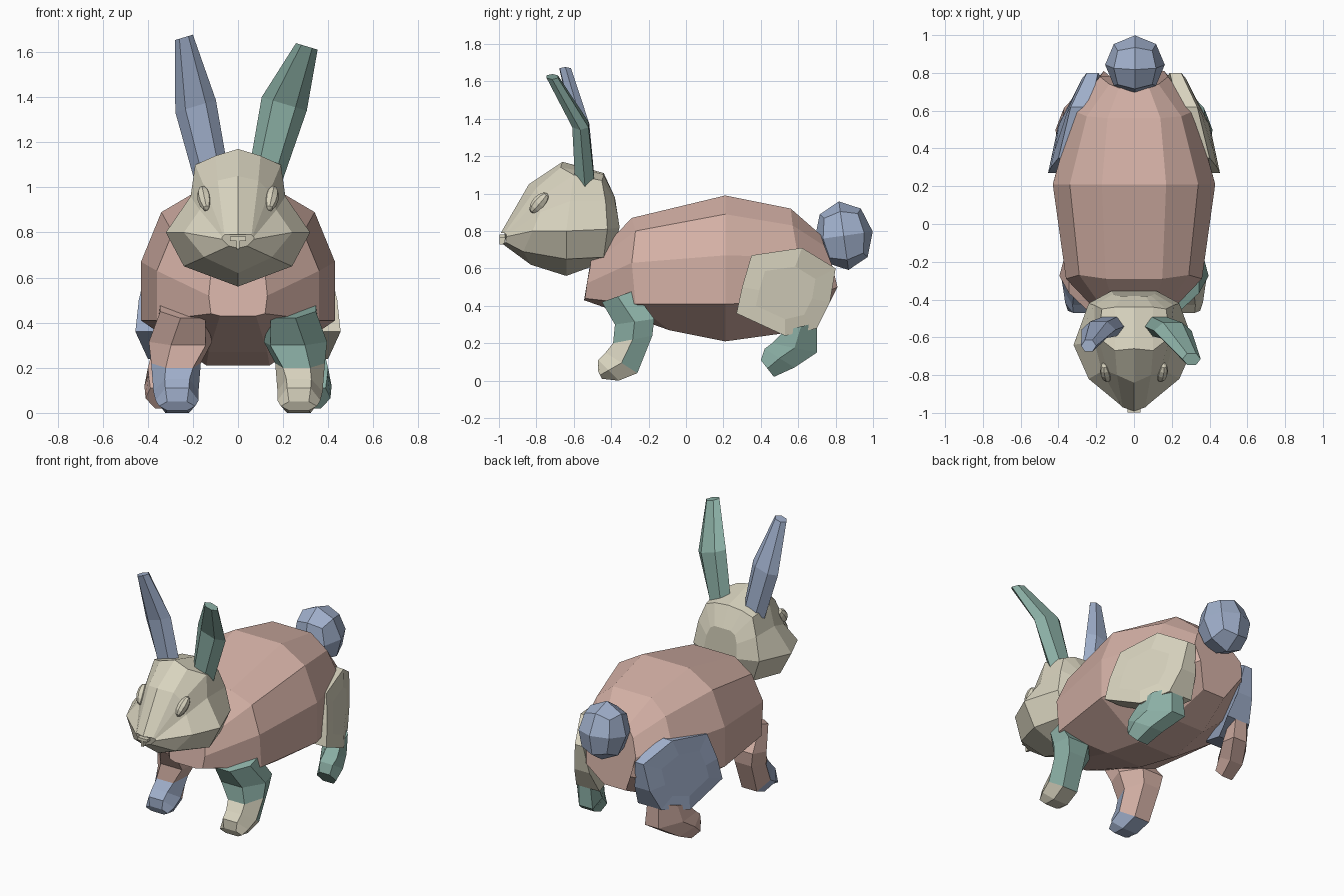
import bpy, bmesh, math
from mathutils import Vector, Matrix

if "Cube" in bpy.data.objects:
    bpy.data.objects.remove(bpy.data.objects["Cube"])


def material(name, srgb):
    m = bpy.data.materials.new(name)
    m.diffuse_color = [c ** 2.2 for c in srgb] + [1]
    m.use_nodes = True
    m.node_tree.nodes["Principled BSDF"].inputs["Base Color"].default_value = m.diffuse_color
    return m


PINK = material("dusty_pink", (0.825, 0.685, 0.642))
CREAM = material("cream", (0.845, 0.825, 0.743))
GREEN = material("sage_green", (0.54, 0.68, 0.64))
BLUE = material("slate_blue", (0.62, 0.68, 0.79))


def finish(bm, name, mats, rule=None):
    bmesh.ops.remove_doubles(bm, verts=bm.verts, dist=0.0005)
    bmesh.ops.recalc_face_normals(bm, faces=bm.faces)
    if rule:
        for f in bm.faces:
            f.material_index = rule(f.calc_center_median())
    me = bpy.data.meshes.new(name)
    bm.to_mesh(me)
    bm.free()
    for m in mats:
        me.materials.append(m)
    ob = bpy.data.objects.new(name, me)
    bpy.context.collection.objects.link(ob)
    return ob


def loft(name, rings, mats, rule=None):
    """Skin a list of equal rings and cap both ends."""
    bm = bmesh.new()
    vs = [[bm.verts.new(p) for p in r] for r in rings]
    n = len(vs[0])
    for a, b in zip(vs, vs[1:]):
        for i in range(n):
            j = (i + 1) % n
            bm.faces.new((a[i], a[j], b[j], b[i]))
    bm.faces.new(vs[0])
    bm.faces.new(vs[-1])
    return finish(bm, name, mats, rule)


def whole(half):
    """Complete a half section by mirroring it over x."""
    return half + [(-x, y, z) for x, y, z in reversed(half) if x > 0]


def limb_ring(side, w, front, back):
    """Six-sided section spanning a front and a back point."""
    f, b = Vector(front), Vector(back)
    pts = []
    for t, s in ((0, -.55), (0, .55), (.5, 1), (1, .55), (1, -.55), (.5, -1)):
        p = f.lerp(b, t)
        pts.append((side * (p.x + s * w), p.y, p.z))
    return pts


# body, sections from chest to rump
body = [
    [(.08, -.51, .64), (.12, -.51, .62), (.13, -.53, .52), (.12, -.54, .44), (.08, -.545, .43)],
    [(.15, -.29, .87), (.29, -.27, .80), (.36, -.29, .63), (.36, -.27, .41), (.13, -.09, .27)],
    [(.17, .21, .99), (.34, .21, .89), (.43, .21, .67), (.43, .21, .41), (.14, .21, .21)],
    [(.14, .56, .92), (.25, .57, .83), (.32, .60, .66), (.32, .62, .42), (.12, .50, .25)],
    [(.08, .72, .78), (.13, .74, .72), (.18, .78, .62), (.16, .81, .50), (.08, .74, .36)],
]
loft("body", [whole(r) for r in body], [PINK])

# head, sections from snout to nape
head = [
    [(0, -.99, .79), (.06, -.97, .79), (.065, -.965, .785), (.07, -.96, .78),
     (.07, -.96, .77), (.04, -.965, .74), (0, -.98, .73)],
    [(0, -.84, 1.05), (.09, -.80, 1.03), (.14, -.78, .98), (.17, -.78, .90),
     (.24, -.82, .80), (.15, -.87, .69), (0, -.83, .62)],
    [(0, -.66, 1.17), (.10, -.67, 1.14), (.19, -.60, 1.10), (.21, -.62, .96),
     (.32, -.64, .80), (.24, -.64, .65), (0, -.64, .56)],
    [(0, -.44, 1.11), (.10, -.44, 1.10), (.17, -.45, 1.07), (.21, -.43, .96),
     (.24, -.42, .81), (.18, -.44, .66), (0, -.42, .64)],
    [(0, -.38, .98), (.06, -.38, .98), (.09, -.38, .96), (.11, -.37, .91),
     (.12, -.355, .82), (.09, -.38, .74), (0, -.38, .72)],
]
loft("head", [whole(r) for r in head], [CREAM])

# nose pad and mouth strip
for name, w, h, z in (("nose", .07, .018, .772), ("mouth", .015, .045, .75)):
    bm = bmesh.new()
    bmesh.ops.create_cube(bm, size=1, matrix=Matrix.Translation((0, -.983, z))
                          @ Matrix.Diagonal((w, .03, h, 1)))
    finish(bm, name, [CREAM])

for side, label in ((1, "right"), (-1, "left")):
    # eye
    bm = bmesh.new()
    bmesh.ops.create_uvsphere(bm, u_segments=8, v_segments=6, radius=1,
                              matrix=Matrix.Translation((side * .148, -.785, .95))
                              @ Matrix.Rotation(side * math.radians(12), 4, 'Y')
                              @ Matrix.Rotation(math.radians(-40), 4, 'X')
                              @ Matrix.Diagonal((.032, .038, .068, 1)))
    finish(bm, label + "_eye", [CREAM])

    # front leg with a two-colour foot
    pairs = [((.20, -.45, .42), (.29, -.28, .48), .10), ((.22, -.38, .30), (.29, -.17, .33), .14),
             ((.26, -.39, .20), (.29, -.18, .24), .11), ((.27, -.43, .15), (.28, -.26, .04), .10),
             ((.27, -.47, .11), (.27, -.36, .00), .095), ((.27, -.47, .05), (.27, -.45, .01), .08)]
    loft(label + "_front_leg", [limb_ring(side, w, f, b) for f, b, w in pairs],
         [GREEN, CREAM] if side > 0 else [PINK, BLUE],
         lambda c: int(c.z < .21 and c.y < -.29))

    # hind foot, toes turned outward
    pairs = [((.34, .53, .27), (.25, .70, .31), .075), ((.35, .46, .20), (.24, .70, .15), .09),
             ((.35, .42, .17), (.31, .58, .07), .085), ((.35, .40, .11), (.33, .47, .02), .07)]
    loft(label + "_hind_foot", [limb_ring(side, w, f, b) for f, b, w in pairs],
         [GREEN if side > 0 else PINK])

    # thigh: flattened outline with an outer and an inner side
    outline = [(.40, .35, .67, .12), (.335, .62, .71, .10), (.25, .80, .60, .06),
               (.275, .77, .42, .11), (.31, .70, .28, .17), (.40, .53, .24, .18),
               (.455, .27, .36, .13), (.44, .30, .50, .13)]
    mid = [(.39 + (x - .39) * .6, .53 + (y - .53) * .6, .46 + (z - .46) * .6)
           for x, y, z, t in outline]
    rings = [[(side * x, y, z) for x, y, z in mid],
             [(side * x, y, z) for x, y, z, t in outline],
             [(side * (x - t), y, z) for x, y, z, t in outline]]
    loft(label + "_thigh", rings, [CREAM if side > 0 else BLUE])

# ears, each a tapered six-sided blade (centre x, y, z, half width, half depth)
ears = {
    "right_ear": (GREEN, [(.125, -.54, 1.06, .075, .06), (.205, -.565, 1.37, .10, .05),
                          (.305, -.715, 1.625, .048, .035)]),
    "left_ear": (BLUE, [(-.12, -.54, 1.06, .075, .06), (-.188, -.56, 1.36, .09, .05),
                        (-.24, -.645, 1.665, .04, .035)]),
}
for name, (mat, path) in ears.items():
    s = 1 if path[0][0] > 0 else -1
    rings = []
    for x, y, z, w, d in path:
        rings.append([(x + w * math.cos(a), y + d * math.sin(a), z - s * .3 * w * math.cos(a))
                      for a in (math.tau * k / 6 for k in range(6))])
    loft(name, rings, [mat])

# tail: faceted ball from a subdivided cube
bm = bmesh.new()
bmesh.ops.create_cube(bm, size=2)
bmesh.ops.subdivide_edges(bm, edges=bm.edges[:], cuts=1, use_grid_fill=True)
for v in bm.verts:
    v.co = Matrix.Diagonal((.158, .157, .185)) @ v.co.normalized()
bmesh.ops.rotate(bm, verts=bm.verts, matrix=Matrix.Rotation(math.radians(8), 3, 'X'))
bmesh.ops.translate(bm, verts=bm.verts, vec=(.005, .843, .775))
finish(bm, "tail", [BLUE])
